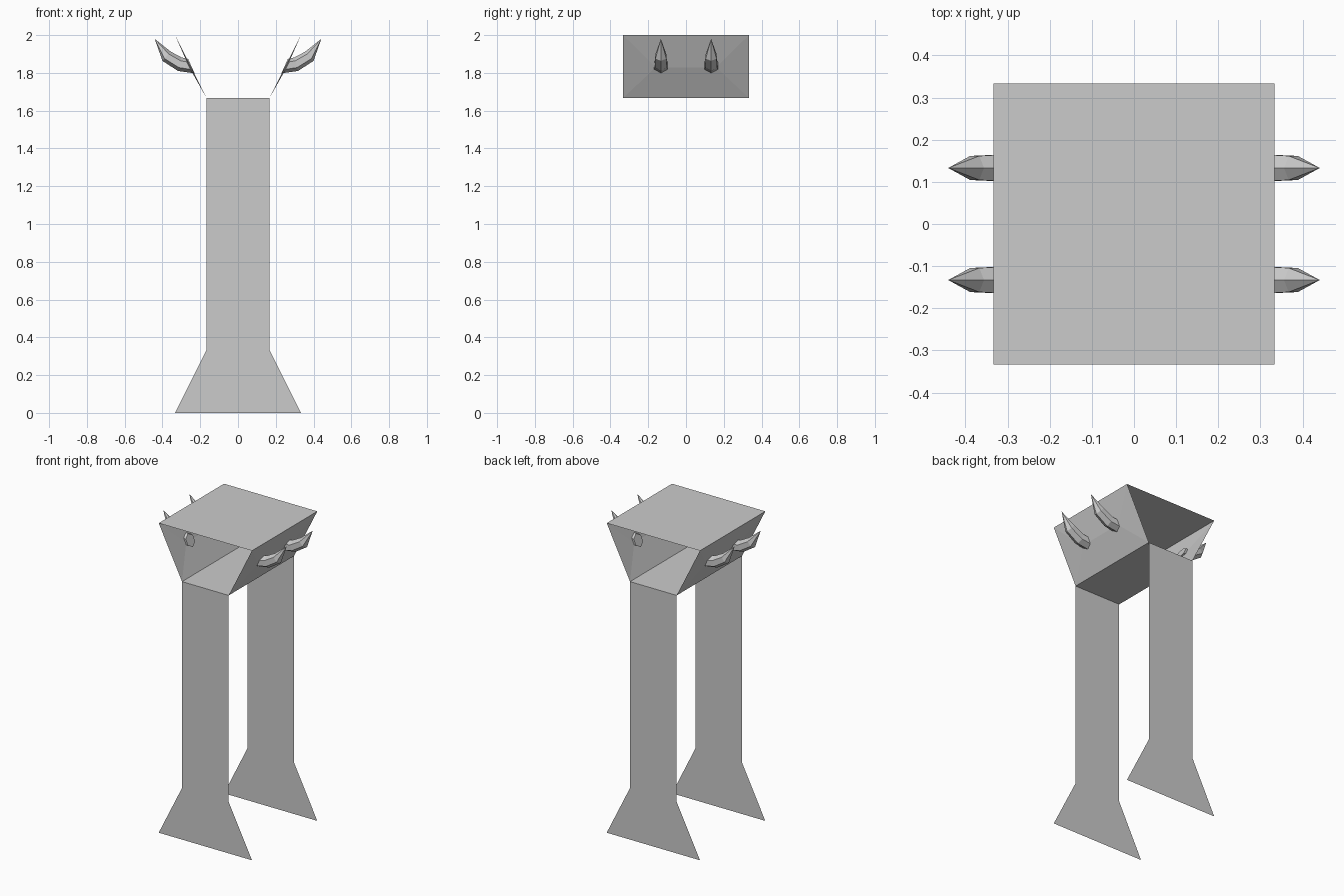
import bpy, bmesh
from math import cos, sin, pi
from mathutils import Vector

if "Cube" in bpy.data.objects:
    bpy.data.objects.remove(bpy.data.objects["Cube"])

H, N = 1/3, 1/6          # half width of foot/top, half width of shaft
Z0, Z1, Z2 = 1/3, 5/3, 2.0


def make(name, verts, faces):
    me = bpy.data.meshes.new(name)
    me.from_pydata(verts, [], faces)
    ob = bpy.data.objects.new(name, me)
    bpy.context.collection.objects.link(ob)
    return ob


# Flat front and back leg panels with flared feet
outline = [(-H, 0), (H, 0), (N, Z0), (N, Z1), (-N, Z1), (-N, Z0)]
for name, y in (("front_panel", -H), ("back_panel", H)):
    quads = [(0, 1, 2, 5), (5, 2, 3, 4)]
    if y > 0:
        quads = [q[::-1] for q in quads]
    make(name, [(x, y, z) for x, z in outline], quads)

# Top slab and underside of the open trough
for name, w, z, order in (("top_plate", H, Z2, (0, 1, 2, 3)),
                          ("trough_floor", N, Z1, (3, 2, 1, 0))):
    make(name, [(-w, -H, z), (w, -H, z), (w, H, z), (-w, H, z)], [order])


def sloped_side(name, s):
    """Sloping side with a very shallow hipped bulge."""
    mid = (N + H) / 2 + 0.008
    zm = (Z1 + Z2) / 2 - 0.004
    v = [(s*N, -H, Z1), (s*N, H, Z1), (s*H, H, Z2), (s*H, -H, Z2),
         (s*mid, -0.16, zm), (s*mid, 0.16, zm)]
    f = [(0, 1, 5, 4), (1, 2, 5), (2, 3, 4, 5), (3, 0, 4)]
    make(name, v, f if s > 0 else [q[::-1] for q in f])


def spike(name, s, y, sides=6):
    """Upward-curving horn: rings of (x, z), axis (x, z), radius, then a tip."""
    rings = [((0.247, 1.836), (0.89, -0.40), 0.042),
             ((0.308, 1.846), (0.97, 0.25), 0.037),
             ((0.378, 1.888), (0.75, 0.66), 0.033)]
    bm = bmesh.new()
    loops = []
    for (cx, cz), (ax, az), r in rings:
        up = Vector((-az, 0, ax)).normalized()
        loops.append([bm.verts.new(Vector((cx, y, cz)) + up * r * cos(2*pi*i/sides)
                                   + Vector((0, r * sin(2*pi*i/sides), 0)))
                      for i in range(sides)])
    tip = bm.verts.new((0.441, y, 1.98))
    bm.faces.new(loops[0])
    for i in range(sides):
        j = (i + 1) % sides
        for a, b in zip(loops, loops[1:]):
            bm.faces.new((a[i], a[j], b[j], b[i]))
        bm.faces.new((loops[-1][i], loops[-1][j], tip))
    for v in bm.verts:
        v.co.x *= s
    bmesh.ops.recalc_face_normals(bm, faces=bm.faces)
    me = bpy.data.meshes.new(name)
    bm.to_mesh(me)
    bm.free()
    bpy.context.collection.objects.link(bpy.data.objects.new(name, me))


# Sloping sides, each with two horns
for side, s in (("left", -1), ("right", 1)):
    sloped_side(side + "_slope", s)
    for end, y in (("front", -0.133), ("back", 0.133)):
        spike(f"{side}_{end}_spike", s, y)
